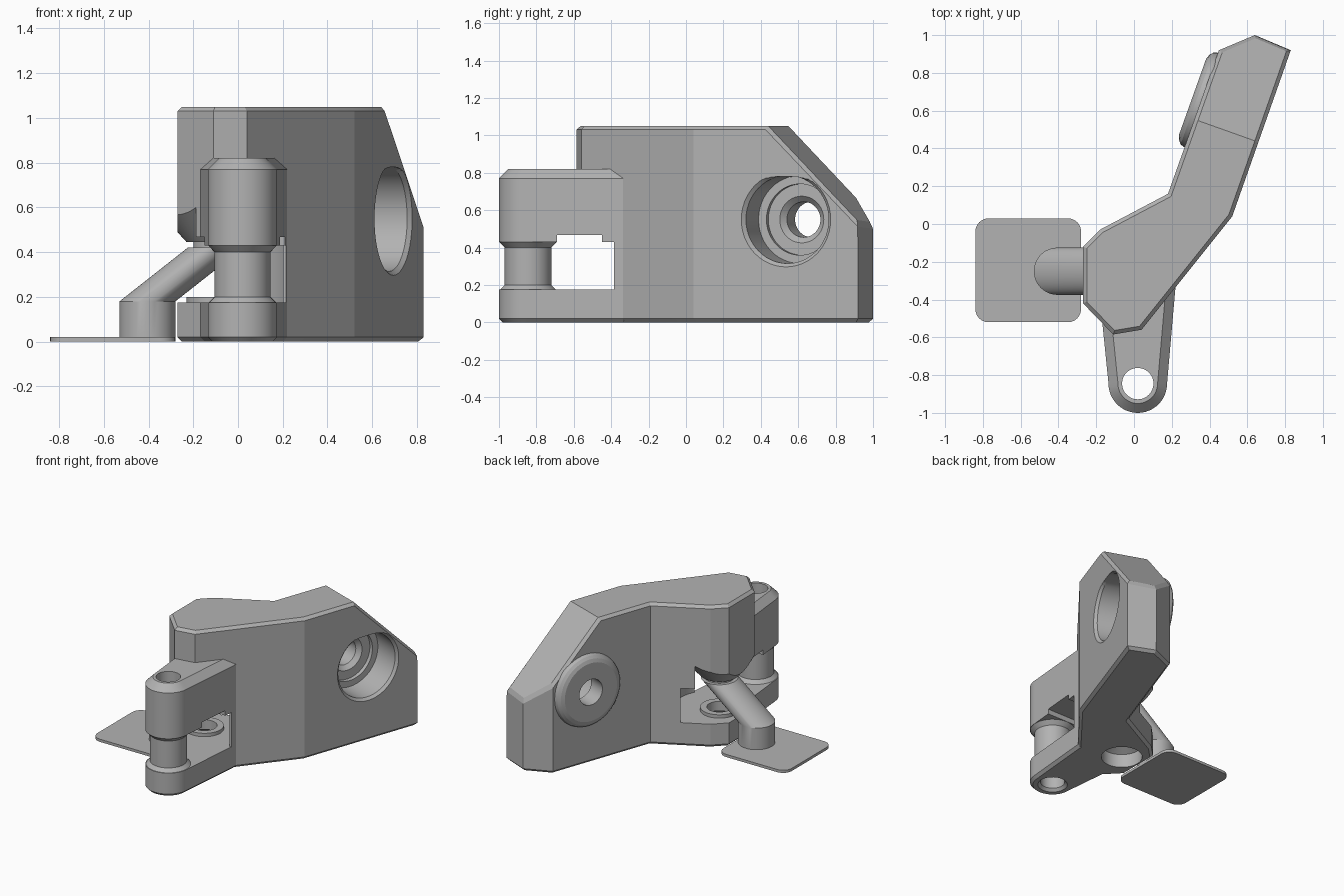
import bpy, bmesh, math
from mathutils import Vector, Matrix

cube = bpy.data.objects.get("Cube")
if cube:
    bpy.data.objects.remove(cube, do_unlink=True)

grey = bpy.data.materials.new("light_grey_plastic")
grey.use_nodes = True
colour = (0.45, 0.45, 0.45, 1)
grey.diffuse_color = colour
grey.node_tree.nodes["Principled BSDF"].inputs["Base Color"].default_value = colour


def finish(name, bm):
    bmesh.ops.recalc_face_normals(bm, faces=bm.faces)
    mesh = bpy.data.meshes.new(name)
    bm.to_mesh(mesh)
    bm.free()
    mesh.materials.append(grey)
    ob = bpy.data.objects.new(name, mesh)
    bpy.context.collection.objects.link(ob)
    return ob


def prism(name, outline, z0, z1, bottom=0, top=0, slope=None):
    """Extruded outline, optional sloped cut, chamfered bottom and top rims."""
    bm = bmesh.new()
    face = bm.faces.new([bm.verts.new((x, y, z0)) for x, y in outline])
    ext = bmesh.ops.extrude_face_region(bm, geom=[face])
    for v in ext["geom"]:
        if isinstance(v, bmesh.types.BMVert):
            v.co.z = z1
    bmesh.ops.recalc_face_normals(bm, faces=bm.faces)
    if slope:
        geom = bm.verts[:] + bm.edges[:] + bm.faces[:]
        cut = bmesh.ops.bisect_plane(bm, geom=geom, plane_co=slope[0],
                                     plane_no=slope[1], clear_outer=True)
        edges = [e for e in cut["geom_cut"] if isinstance(e, bmesh.types.BMEdge)]
        bmesh.ops.holes_fill(bm, edges=edges, sides=0)
        bmesh.ops.recalc_face_normals(bm, faces=bm.faces)
    for sign, size in ((-1, bottom), (1, top)):
        if size:
            bm.normal_update()
            rim = [e for e in bm.edges
                   if sum(f.normal.z * sign > 0.5 for f in e.link_faces) == 1]
            bmesh.ops.bevel(bm, geom=rim, offset=size, segments=1, affect='EDGES')
    return finish(name, bm)


def lathe(name, profile, matrix, segments=48, z_max=None):
    """Closed solid of revolution; profile is (radius, height) from pole to pole."""
    bm = bmesh.new()
    rings = []
    for r, z in profile:
        count = segments if r else 1
        rings.append([bm.verts.new((r * math.cos(math.tau * i / segments),
                                    r * math.sin(math.tau * i / segments), z))
                      for i in range(count)])
    for a, b in zip(rings, rings[1:]):
        if len(a) == 1:
            bm.faces.new(b)
        elif len(b) == 1:
            bm.faces.new(a)
        else:
            for i in range(segments):
                j = (i + 1) % segments
                bm.faces.new((a[i], a[j], b[j], b[i]))
    for v in [r[0] for r in rings if len(r) == 1]:
        bm.verts.remove(v)
    bm.transform(matrix)
    if z_max:
        for v in bm.verts:
            v.co.z = min(v.co.z, z_max)
    return finish(name, bm)


def box(name, x0, x1, y0, y1, z0, z1):
    return prism(name, [(x0, y0), (x1, y0), (x1, y1), (x0, y1)], z0, z1)


def combine(target, other, operation):
    mod = target.modifiers.new("combine", 'BOOLEAN')
    mod.operation = operation
    mod.solver = 'EXACT'
    mod.object = other
    bpy.context.view_layer.objects.active = target
    bpy.ops.object.modifier_apply(modifier=mod.name)
    bpy.data.objects.remove(other, do_unlink=True)


# Bent main body with a sloped rear top
along = Vector((0.336, 0.942, 0))
outline = [(-0.27, -0.12), (-0.27, -0.42), (-0.11, -0.585), (0.04, -0.56), (0.52, 0.04),
           (0.83, 0.92), (0.64, 1.0), (0.45, 0.92), (0.18, 0.16), (-0.18, -0.03)]
body = prism("bracket_body", outline, 0, 1.05, 0.02, 0.02,
             ((0.64, 0.44, 1.05), along + Vector((0, 0, 1))))

# Tapered hinge arm with a round end
hinge = Vector((0.02, -0.845, 0))
R = 0.155
arc = [(hinge.x + R * math.cos(a), hinge.y + R * math.sin(a))
       for a in [-math.pi * i / 24 for i in range(25)]]
arm = prism("hinge_arm", [(0.1, -0.2), (0.22, -0.33)] + arc + [(-0.17, -0.5), (-0.05, -0.3)],
            0, 0.82, 0.02, 0.05)
combine(body, arm, 'UNION')

# Round boss on the rear side of the body
bore = Matrix.Translation((0.696, 0.535, 0.55)) @ \
    Vector((-0.942, 0.336, 0)).to_track_quat('Z', 'Y').to_matrix().to_4x4()
boss = lathe("boss", [(0, 0.3), (0.265, 0.3), (0.265, 0.365), (0.258, 0.385), (0.24, 0.4),
                      (0.215, 0.41), (0, 0.41)], bore)
combine(body, boss, 'UNION')

# Slot through the arm and around the pivot, with a conical roof
pivot = Matrix.Translation((-0.1, -0.25, 0))
slot = lathe("slot", [(0, 0.175), (0.33, 0.175), (0.33, 0.43), (0.27, 0.43), (0.27, 0.6),
                      (0.13, 0.445), (0, 0.445)], pivot)
combine(body, slot, 'DIFFERENCE')
combine(body, box("arm_slot", -0.5, 0.5, -1.2, -0.385, 0.175, 0.43), 'DIFFERENCE')
combine(body, box("arm_relief", -0.5, 0.5, -0.69, -0.45, 0.3, 0.467), 'DIFFERENCE')

# Hinge barrel between the two halves of the arm
barrel = lathe("barrel", [(0, 0.1), (0.15, 0.1), (0.15, 0.175), (0.125, 0.2), (0.125, 0.4),
                          (0.153, 0.43), (0.15, 0.5), (0, 0.5)], Matrix.Translation(hinge))
combine(body, barrel, 'UNION')
hole = lathe("hinge_hole", [(0, -0.02), (0.12, -0.02), (0.083, 0.02), (0.083, 0.9), (0, 0.9)],
             Matrix.Translation(hinge))
combine(body, hole, 'DIFFERENCE')

# Raised ring around the pivot hole
ring = lathe("pivot_ring", [(0, 0.1), (0.13, 0.1), (0.13, 0.2), (0, 0.2)], pivot)
combine(body, ring, 'UNION')
hole = lathe("pivot_hole", [(0, -0.05), (0.14, -0.05), (0.14, 0.1), (0.085, 0.13),
                            (0.085, 0.22), (0, 0.22)], pivot)
combine(body, hole, 'DIFFERENCE')

# Stepped bore with a flattened top
hole = lathe("bore", [(0, -0.02), (0.275, -0.02), (0.235, 0.02), (0.235, 0.22), (0.19, 0.22),
                      (0.19, 0.25), (0.125, 0.25), (0.095, 0.28), (0.095, 0.5), (0, 0.5)],
             bore, z_max=0.78)
combine(body, hole, 'DIFFERENCE')

# Slanted support post
bm = bmesh.new()
rings = []
for x, z in ((-0.405, 0.01), (-0.405, 0.18), (-0.1, 0.42)):
    rings.append([bm.verts.new((x + 0.125 * math.cos(math.tau * i / 48),
                                -0.25 + 0.125 * math.sin(math.tau * i / 48), z))
                  for i in range(48)])
for a, b in zip(rings, rings[1:]):
    for i in range(48):
        j = (i + 1) % 48
        bm.faces.new((a[i], a[j], b[j], b[i]))
bm.faces.new(rings[0])
bm.faces.new(rings[-1])
post = finish("support_post", bm)

# Thin disc joining the post to the body
disc = lathe("pivot_disc", [(0, 0.415), (0.1, 0.415), (0.1, 0.47), (0, 0.47)], pivot)

# Foot plate with rounded corners
corners = [(cx + 0.07 * math.cos(a + s * math.pi / 12), cy + 0.07 * math.sin(a + s * math.pi / 12))
           for cx, cy, a in ((-0.35, -0.04, 0), (-0.77, -0.04, math.pi / 2),
                             (-0.77, -0.45, math.pi), (-0.35, -0.45, -math.pi / 2))
           for s in range(7)]
plate = prism("foot_plate", corners, 0, 0.02)

# Smooth the round surfaces and keep edges crisp
for ob in (body, post, disc, plate):
    bpy.ops.object.select_all(action='DESELECT')
    ob.select_set(True)
    bpy.context.view_layer.objects.active = ob
    bpy.ops.object.shade_smooth_by_angle(angle=math.radians(16))
